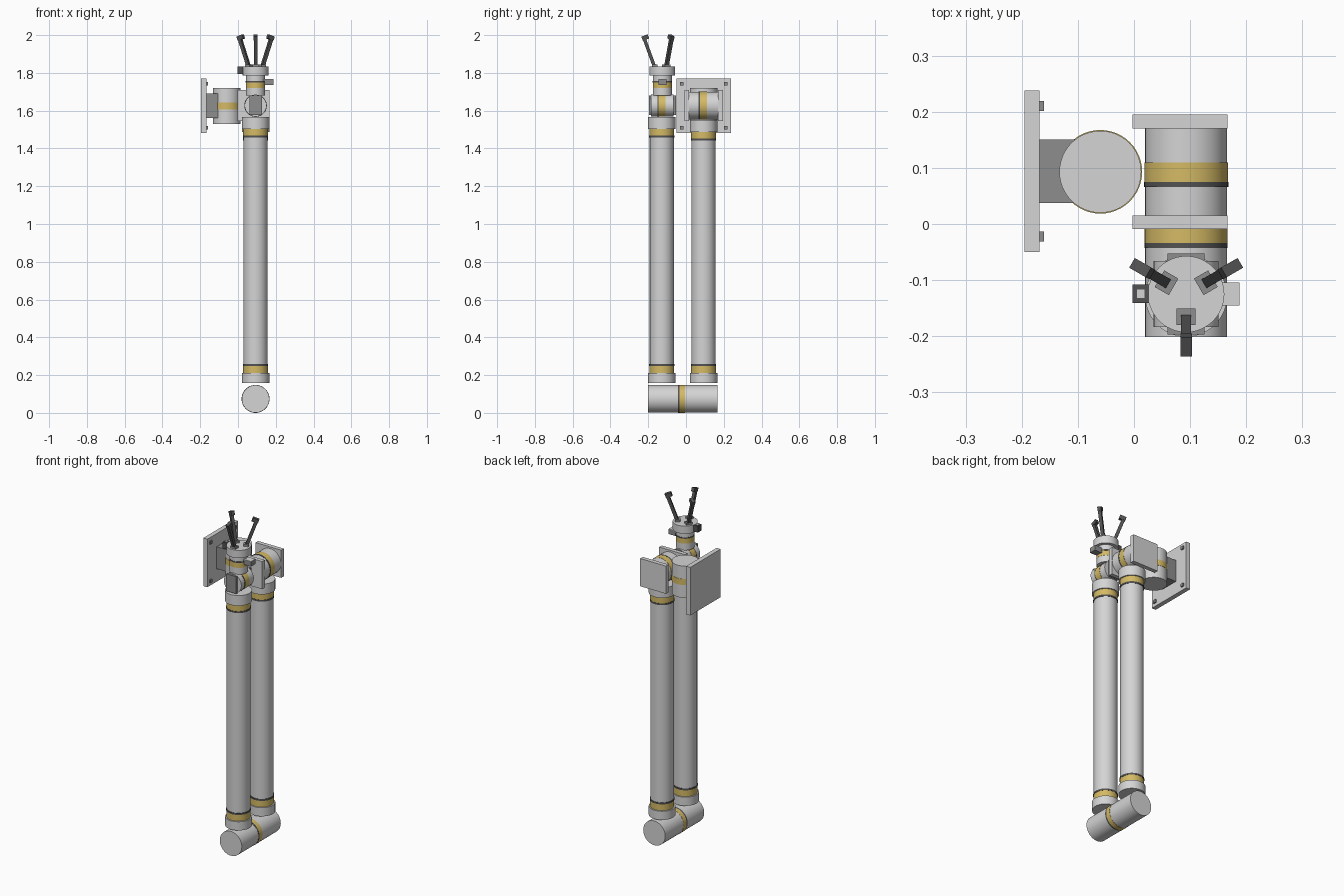
import bpy, math
from mathutils import Matrix, Vector

cube = bpy.data.objects.get("Cube")
if cube:
    bpy.data.objects.remove(cube)


def material(name, rgb):
    m = bpy.data.materials.new(name)
    m.use_nodes = True
    m.diffuse_color = (*rgb, 1)
    m.node_tree.nodes["Principled BSDF"].inputs["Base Color"].default_value = (*rgb, 1)
    return m


LIGHT = material("light_grey", (0.66, 0.66, 0.66))
YELLOW = material("dull_yellow", (0.66, 0.49, 0.13))
GREY = material("mid_grey", (0.27, 0.27, 0.27))
DARK = material("dark_grey", (0.085, 0.085, 0.085))


def cylinder(name, centre, radius, start, end, axis="z", mat=LIGHT):
    """Cylinder on an axis-parallel line through centre, from start to end."""
    loc = Vector(centre)
    loc["xyz".index(axis)] = (start + end) / 2
    rot = (math.pi / 2, 0, 0) if axis == "y" else (0, 0, 0)
    bpy.ops.mesh.primitive_cylinder_add(vertices=48, radius=radius, depth=end - start,
                                        location=loc, rotation=rot)
    ob = bpy.context.object
    ob.name = name
    ob.data.materials.append(mat)
    bpy.ops.object.shade_smooth_by_angle(angle=math.radians(40))
    return ob


def box(name, x, y, z, mat=LIGHT, matrix=None):
    """Box from ranges, optionally placed by a matrix."""
    size = [b - a for a, b in (x, y, z)]
    mid = [(a + b) / 2 for a, b in (x, y, z)]
    bpy.ops.mesh.primitive_cube_add(size=1)
    ob = bpy.context.object
    ob.name = name
    ob.data.transform(Matrix.Translation(mid) @ Matrix.Diagonal((*size, 1)))
    if matrix:
        ob.matrix_world = matrix
    ob.data.materials.append(mat)
    return ob


ARM_X, BACK_Y, FRONT_Y = 0.093, 0.093, -0.128
JOINT_Z, ELBOW_Z = 1.627, 0.074

# Wall mount with corner bolts
box("mount_plate", (-0.195, -0.168), (-0.05, 0.238), (1.482, 1.77))
for y in (-0.022, 0.21):
    for z in (1.51, 1.742):
        box("mount_bolt", (-0.169, -0.16), (y - 0.009, y + 0.009), (z - 0.009, z + 0.009), GREY)
box("mount_block", (-0.168, -0.1), (0.037, 0.151), (1.56, 1.692), GREY)

# Vertical shoulder joint
shoulder = (-0.06, BACK_Y, 0)
cylinder("shoulder_joint", shoulder, 0.073, 1.53, 1.72)
cylinder("shoulder_band", shoulder, 0.0745, 1.607, 1.643, mat=YELLOW)

# Horizontal upper joint between two square plates
upper = (ARM_X, 0, JOINT_Z)
cylinder("upper_joint", upper, 0.073, 0.012, 0.172, "y")
cylinder("upper_joint_band", upper, 0.0745, 0.075, 0.11, "y", YELLOW)
cylinder("upper_joint_ring", upper, 0.075, 0.066, 0.075, "y", DARK)
for name, y in (("back_plate", (0.17, 0.195)), ("middle_plate", (-0.009, 0.015))):
    box(name, (-0.003, 0.167), y, (JOINT_Z - 0.083, JOINT_Z + 0.083))

# Two long arm tubes, each with collars, yellow bands and dark rings
for name, y, top in (("upper_arm", BACK_Y, 1.55), ("forearm", FRONT_Y, 1.566)):
    c = (ARM_X, y, 0)
    cylinder(name + "_tube", c, 0.064, 0.17, top - 0.01)
    cylinder(name + "_lower_collar", c, 0.073, 0.158, 0.21)
    cylinder(name + "_lower_band", c, 0.0655, 0.21, 0.25, mat=YELLOW)
    cylinder(name + "_lower_ring", c, 0.067, 0.248, 0.258, mat=DARK)
    cylinder(name + "_upper_ring", c, 0.067, top - 0.108, top - 0.098, mat=DARK)
    cylinder(name + "_upper_band", c, 0.0655, top - 0.1, top - 0.062, mat=YELLOW)
    cylinder(name + "_upper_collar", c, 0.073, top - 0.062, top)

# Elbow joint at the bottom
elbow = (ARM_X, 0, ELBOW_Z)
cylinder("elbow_joint", elbow, 0.073, -0.201, 0.168, "y")
cylinder("elbow_band", elbow, 0.074, -0.034, -0.006, "y", YELLOW)
cylinder("elbow_ring", elbow, 0.074, -0.043, -0.034, "y", DARK)

# Wrist joint with end blocks
wrist = (ARM_X, 0, JOINT_Z)
cylinder("wrist_joint", wrist, 0.058, -0.184, -0.066, "y")
cylinder("wrist_band", wrist, 0.059, -0.146, -0.108, "y", YELLOW)
cylinder("wrist_ring", wrist, 0.0595, -0.152, -0.146, "y", DARK)
for y in ((-0.197, -0.184), (-0.066, -0.053)):
    box("wrist_end_block", (0.06, 0.126), y, (1.577, 1.68), GREY)

# Neck and gripper base
neck = (ARM_X, FRONT_Y + 0.003, 0)
cylinder("neck", neck, 0.05, 1.68, 1.79)
cylinder("neck_band", neck, 0.051, 1.72, 1.75, mat=YELLOW)
cylinder("neck_ring", neck, 0.052, 1.75, 1.757, mat=DARK)
cylinder("gripper_base", neck, 0.068, 1.787, 1.833)

# Side sensor and camera
box("side_sensor", (0.13, 0.188), (-0.145, -0.104), (1.737, 1.765), GREY)
box("side_sensor_cover", (0.13, 0.188), (-0.145, -0.104), (1.765, 1.768))
box("camera", (-0.003, 0.027), (-0.141, -0.108), (1.795, 1.833), DARK)
box("camera_lens", (0.005, 0.019), (-0.132, -0.117), (1.833, 1.835), LIGHT)

# Three splayed fingers with inward tips
for angle in (30, 150, 270):
    turn = Matrix.Translation((neck[0], neck[1], 1.833)) @ Matrix.Rotation(math.radians(angle), 4, "Z")
    lean = turn @ Matrix.Translation((0.042, 0, 0)) @ Matrix.Rotation(math.radians(20), 4, "Y")
    box("finger_foot", (0.026, 0.055), (-0.017, 0.017), (-0.002, 0.012), GREY, turn)
    box("finger", (-0.009, 0.009), (-0.009, 0.009), (0, 0.172), DARK, lean)
    box("finger_tip", (-0.025, 0.011), (-0.01, 0.01), (0.15, 0.173), DARK, lean)
